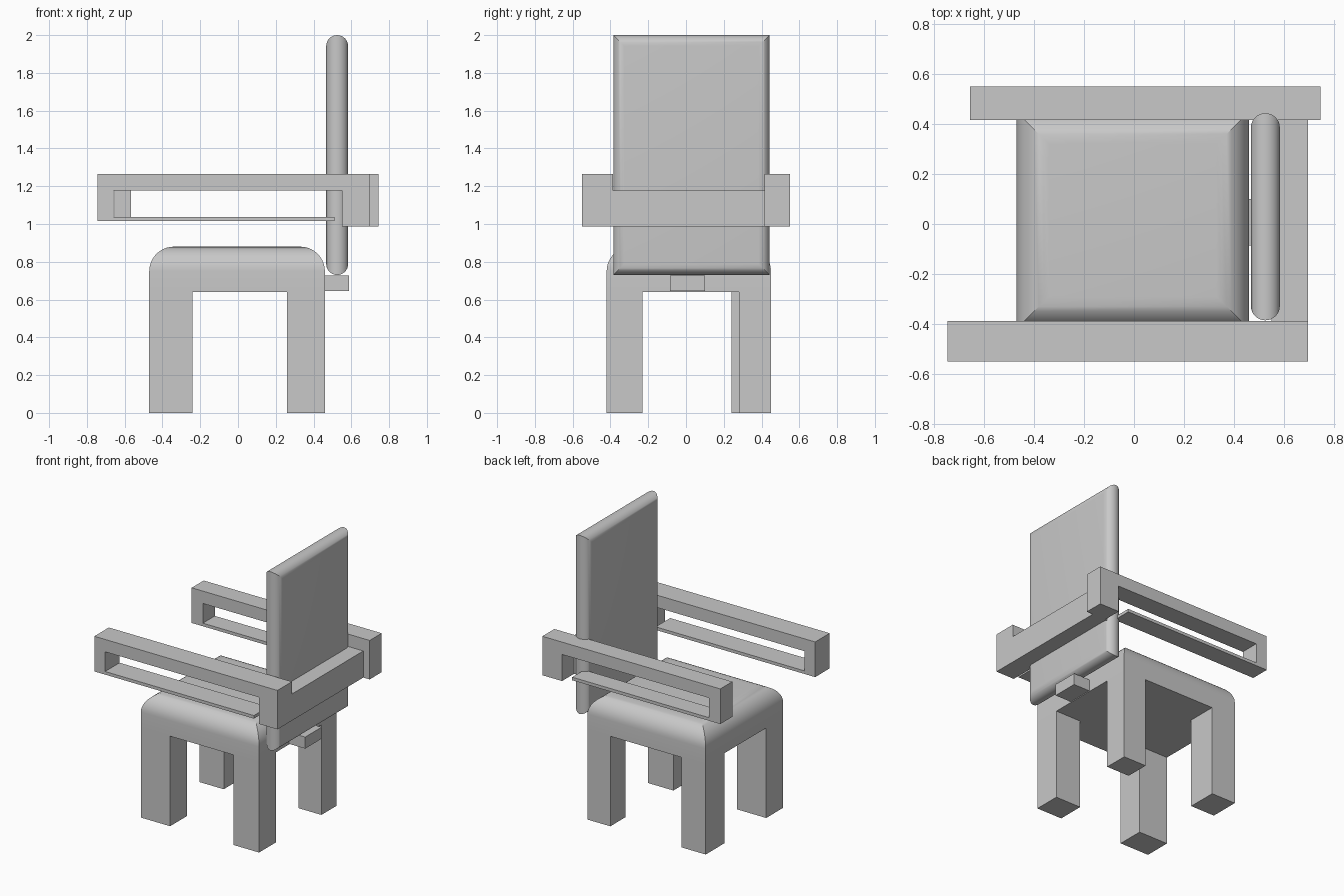
import bpy
import bmesh
from math import sin, cos, pi, radians

cube = bpy.data.objects.get("Cube")
if cube:
    bpy.data.objects.remove(cube, do_unlink=True)

GREY = (0.58, 0.58, 0.58, 1)
grey = bpy.data.materials.new("plain grey")
grey.use_nodes = True
grey.diffuse_color = GREY
grey.node_tree.nodes["Principled BSDF"].inputs["Base Color"].default_value = GREY


def finish(name, bm, smooth=False):
    bmesh.ops.recalc_face_normals(bm, faces=bm.faces)
    mesh = bpy.data.meshes.new(name)
    bm.to_mesh(mesh)
    bm.free()
    mesh.materials.append(grey)
    obj = bpy.data.objects.new(name, mesh)
    bpy.context.collection.objects.link(obj)
    if smooth:
        bpy.ops.object.select_all(action="DESELECT")
        obj.select_set(True)
        bpy.context.view_layer.objects.active = obj
        bpy.ops.object.shade_smooth_by_angle(angle=radians(30))
    return obj


def box(name, x, y, z):
    """Box given by its (min, max) range on each axis."""
    bm = bmesh.new()
    bmesh.ops.create_cube(bm, size=1)
    for v in bm.verts:
        v.co = [r[0] if c < 0 else r[1] for c, r in zip(v.co, (x, y, z))]
    return finish(name, bm)


def cushion(name, u, v, profile, place):
    """Stack rectangles u by v, each (inset, height), giving mitred round edges."""
    bm = bmesh.new()
    rings = []
    for inset, h in profile:
        u0, u1, v0, v1 = u[0] + inset, u[1] - inset, v[0] + inset, v[1] - inset
        corners = ((u0, v0), (u1, v0), (u1, v1), (u0, v1))
        rings.append([bm.verts.new(place(a, b, h)) for a, b in corners])
    for low, high in zip(rings, rings[1:]):
        for i in range(4):
            j = (i + 1) % 4
            bm.faces.new((low[i], low[j], high[j], high[i]))
    bm.faces.new(rings[0])
    bm.faces.new(rings[-1])
    return finish(name, bm, smooth=True)


# Seat with rounded top edges
SEAT_X, SEAT_Y = (-0.47, 0.46), (-0.42, 0.45)
UNDER, TOP, R, N = 0.64, 0.88, 0.13, 10
arc = [i * pi / 2 / N for i in range(N + 1)]
seat_profile = [(0, UNDER)] + [(R * (1 - cos(a)), TOP - R + R * sin(a)) for a in arc]
cushion("seat", SEAT_X, SEAT_Y, seat_profile, lambda a, b, h: (a, b, h))

# Legs, flush with the seat corners
box("front_leg_a", (SEAT_X[0], -0.24), (SEAT_Y[0], -0.23), (0, UNDER))
box("front_leg_b", (0.26, SEAT_X[1]), (SEAT_Y[0], -0.23), (0, UNDER))
box("rear_leg_a", (SEAT_X[0], -0.28), (0.24, SEAT_Y[1]), (0, UNDER))
box("rear_leg_b", (0.28, SEAT_X[1]), (0.28, SEAT_Y[1]), (0, UNDER))

# Backrest, fully rounded all the way round
r, mid = 0.058, 0.525
half = [-pi / 2 + i * pi / 16 for i in range(17)]
back_profile = [(r * (1 - cos(a)), mid + r * sin(a)) for a in half]
cushion("backrest", (-0.385, 0.443), (0.73, 2.0), back_profile,
        lambda a, b, h: (h, a, b))

# Bracket joining the seat to the backrest
box("back_bracket", (SEAT_X[1], 0.588), (-0.085, 0.1), (0.645, 0.727))

# Armrests: top rail, end post, rear block and thin lower plate
RAIL, TOP_Z, PLATE, BASE = 1.177, 1.265, 1.037, 1.015


def armrest(side, y, x_end, x_post, x_block, x_rear):
    box(side + "_arm_rail", (x_end, x_rear), y, (RAIL, TOP_Z))
    box(side + "_arm_post", (x_end, x_post), y, (BASE, RAIL))
    box(side + "_arm_block", (x_block, x_rear), y, (0.988, RAIL))
    box(side + "_arm_plate", (x_post, 0.51), y, (BASE, PLATE))


armrest("front", (-0.55, -0.387), -0.745, -0.66, 0.55, 0.695)
armrest("rear", (0.415, 0.55), -0.655, -0.567, 0.59, 0.745)

# Cross bar behind the backrest
box("back_cross_bar", (0.55, 0.695), (-0.387, 0.415), (0.988, RAIL))
